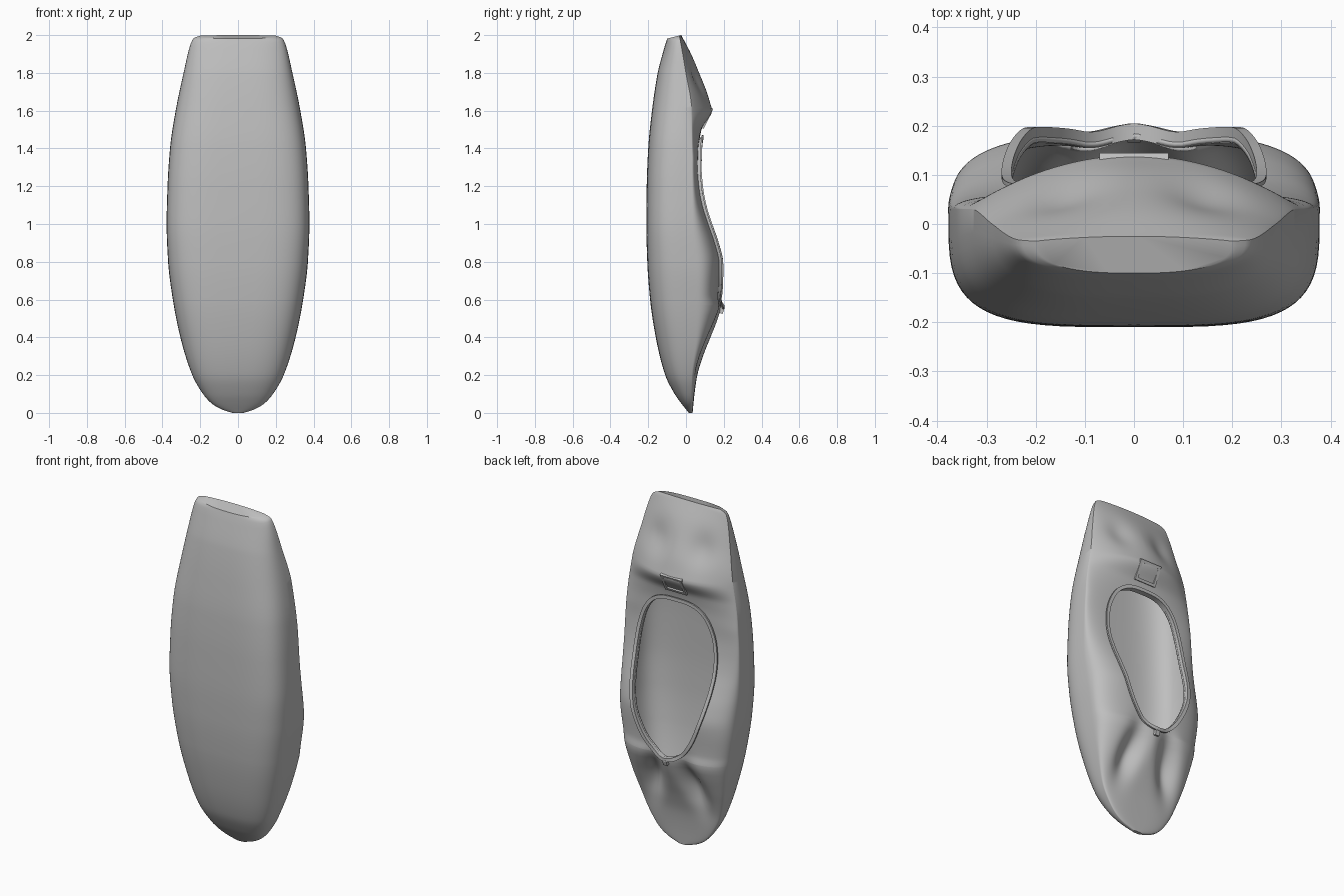
import bpy, bmesh
from math import sin, cos, pi, exp
from mathutils import Vector

if "Cube" in bpy.data.objects:
    bpy.data.objects.remove(bpy.data.objects["Cube"], do_unlink=True)

grey = bpy.data.materials.new("plain grey")
grey.use_nodes = True
grey.diffuse_color = (0.52, 0.52, 0.52, 1)
grey.node_tree.nodes["Principled BSDF"].inputs["Base Color"].default_value = grey.diffuse_color


def curve(*pts):
    """Smooth curve through (z, value) points without overshoot."""
    slopes = [(b[1] - a[1]) / (b[0] - a[0]) for a, b in zip(pts, pts[1:])]
    tans = [slopes[0]]
    for s, t in zip(slopes, slopes[1:]):
        tans.append(2 * s * t / (s + t) if s * t > 0 else 0)
    tans.append(slopes[-1])

    def value(z):
        z = min(max(z, pts[0][0]), pts[-1][0])
        k = 0
        while k < len(slopes) - 1 and z > pts[k + 1][0]:
            k += 1
        (za, va), (zb, vb) = pts[k], pts[k + 1]
        h = zb - za
        t = (z - za) / h
        blend = t * t * (3 - 2 * t)
        return (va + (vb - va) * blend
                + h * tans[k] * t * (1 - t) ** 2 - h * tans[k + 1] * t * t * (1 - t))
    return value


# Half width, bottom, sheer and deck crown along the length
half_width = curve((0, .03), (.02, .09), (.05, .14), (.1, .185), (.2, .242), (.4, .305),
                   (.6, .345), (.8, .37), (1, .378), (1.2, .373), (1.4, .36), (1.6, .33),
                   (1.8, .288), (1.95, .252), (1.985, .235), (2, .2))
bottom = curve((0, .015), (.05, -.025), (.1, -.06), (.2, -.11), (.4, -.16), (.6, -.19),
               (.8, -.205), (1, -.21), (1.2, -.208), (1.4, -.2), (1.6, -.18), (1.8, -.15),
               (1.95, -.115), (2, -.1))
sheer = curve((0, .025), (.2, .03), (.4, .05), (.7, .055), (1, .03), (1.4, .03),
              (1.6, .03), (1.8, .0), (2, -.035))
crown = curve((0, .035), (.1, .045), (.2, .06), (.3, .09), (.4, .13), (.5, .17), (.56, .186),
              (.62, .176), (.8, .185), (.9, .165), (1, .13), (1.1, .095), (1.2, .074),
              (1.3, .065), (1.4, .067), (1.5, .082), (1.585, .135), (1.6, .14),
              (1.62, .134), (1.7, .11), (1.8, .07), (1.9, .027), (2, -.025))
roundness = curve((1.35, .4), (1.6, .9))
fullness = curve((1.35, 3), (1.6, 2))

COCKPIT_LOW, COCKPIT_HIGH = .57, 1.45


def bell(v, width):
    return exp(-(v / width) ** 2)


def deck(x, z):
    """Deck height with the foot hollows and the stern dimples."""
    x = abs(x)
    r = min(1, x / half_width(z))
    edge = max(0, 1 - r ** fullness(z)) ** roundness(z)
    y = sheer(z) + (crown(z) - sheer(z)) * edge
    y -= .06 * bell(x - .1 - .2 * (.55 - z), .06) * bell(z - .42, .14)
    y -= .022 * bell(x - .14, .075) * bell(z - 1.77, .09)
    return y


def opening(z):
    """Half width of the egg-shaped cockpit opening."""
    u = (z - COCKPIT_LOW) / (COCKPIT_HIGH - COCKPIT_LOW)
    if u <= 0 or u >= 1:
        return 0
    return .432 * u ** .5 * (1 - u) ** .32


def finish(name, bm, angle=40):
    mesh = bpy.data.meshes.new(name)
    bm.to_mesh(mesh)
    bm.free()
    mesh.materials.append(grey)
    ob = bpy.data.objects.new(name, mesh)
    bpy.context.collection.objects.link(ob)
    bpy.ops.object.select_all(action='DESELECT')
    ob.select_set(True)
    bpy.context.view_layer.objects.active = ob
    bpy.ops.object.shade_smooth_by_angle(angle=angle * pi / 180)
    return ob


def skin(bm, rows, closed=False):
    """Quads between neighbouring rows of vertices."""
    pairs = list(zip(rows, rows[1:]))
    if closed:
        pairs.append((rows[-1], rows[0]))
    for a, b in pairs:
        for i in range(len(a) - 1):
            bm.faces.new((a[i], a[i + 1], b[i + 1], b[i]))


# Stations: packed towards the bow tip, both cockpit ends and the stern
cockpit_z = [COCKPIT_LOW + (COCKPIT_HIGH - COCKPIT_LOW) * (1 - cos(pi * i / 48)) / 2
             for i in range(49)]
stations = [COCKPIT_LOW * (i / 30) ** 1.5 for i in range(30)] + cockpit_z
stations += [COCKPIT_HIGH + .525 * i / 35 for i in range(1, 36)]
stations += [1.983, 1.99, 1.996, 2]

# Boat shell: one lofted half, mirrored and thickened
HULL, DECK = 18, 36
bm = bmesh.new()
rows = []
for z in stations:
    w, low, mid = half_width(z), bottom(z), sheer(z)
    power = 2 / (2.6 + 1.2 * sin(pi * z / 2))
    section = []
    for i in range(HULL):
        a = i / HULL * pi / 2
        section.append((w * sin(a) ** power, mid - (mid - low) * cos(a) ** power))
    for i in range(DECK + 1):
        o = opening(z)
        x = o + (w - o) * cos(i / DECK * pi / 2)
        x = 0 if x < 1e-6 else x
        section.append((x, deck(x, z)))
    # The stern end face leans towards the bottom
    lean = .25 * min(1, max(0, (z - 1.8) / .2))
    rows.append([bm.verts.new((x, y, z - lean * max(0, -.025 - y))) for x, y in section])
skin(bm, rows)
bm.faces.new(rows[0][::-1])
bm.faces.new(rows[-1])
shell = finish("boat_shell", bm)
mirror = shell.modifiers.new("Mirror", 'MIRROR')
mirror.merge_threshold = .0005
wall = shell.modifiers.new("Wall", 'SOLIDIFY')
wall.thickness = .01
wall.offset = -1

# Cockpit rim: upright wall with an outward flange, swept round the opening
loop = [(opening(z), z) for z in cockpit_z]
loop += [(-x, z) for x, z in loop[-2:0:-1]]
profile = [(0, -.012), (0, .021), (.02, .021), (.02, .012), (.007, .012), (.007, -.012)]
bm = bmesh.new()
rows = []
for k, (x, z) in enumerate(loop):
    before, after = loop[k - 1], loop[(k + 1) % len(loop)]
    along = Vector((after[0] - before[0], after[1] - before[1])).normalized()
    out = Vector((along.y, -along.x))
    y = deck(x, z)
    rows.append([bm.verts.new((x + out.x * s, y + h, z + out.y * s)) for s, h in profile])
skin(bm, rows, closed=True)
bmesh.ops.recalc_face_normals(bm, faces=bm.faces)
finish("cockpit_rim", bm)


def box(name, centre, size, tilt=0):
    bpy.ops.mesh.primitive_cube_add(size=1, location=centre, rotation=(tilt, 0, 0))
    ob = bpy.context.object
    ob.name = name
    ob.scale = size
    ob.data.materials.append(grey)


# Grab handle frame bridging the step behind the cockpit
top, base = Vector((0, .134, 1.605)), Vector((0, .09, 1.515))
tilt = -(top - base).angle(Vector((0, 0, 1)))
length = (top - base).length
box("handle_top_bar", top, (.14, .016, .016), tilt)
box("handle_base_bar", base, (.14, .016, .016), tilt)
for side, name in ((1, "left"), (-1, "right")):
    middle = (top + base) / 2 + Vector((side * .062, 0, 0))
    box("handle_post_" + name, middle, (.016, .016, length), tilt)

# Small tab at the front of the rim
box("rim_tab", (0, .185, .545), (.026, .03, .035), -.3)
